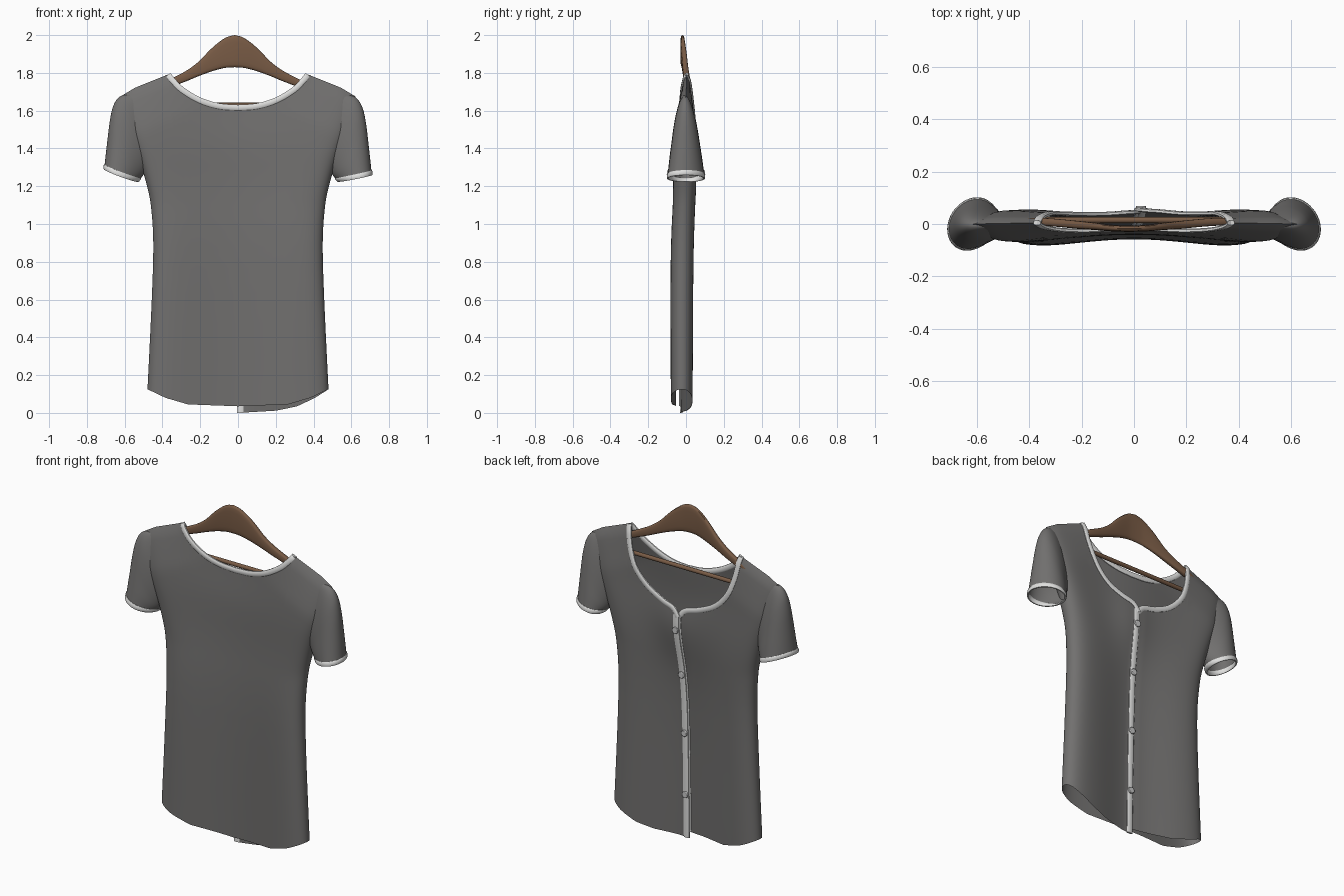
import bpy, bmesh, math
from mathutils import Vector

if "Cube" in bpy.data.objects:
    bpy.data.objects.remove(bpy.data.objects["Cube"])


def material(name, rgb):
    m = bpy.data.materials.new(name)
    m.diffuse_color = (*rgb, 1)
    m.use_nodes = True
    m.node_tree.nodes["Principled BSDF"].inputs["Base Color"].default_value = m.diffuse_color
    return m


FABRIC = material("grey_fabric", (0.165, 0.161, 0.158))
TRIM = material("white_trim", (0.74, 0.74, 0.73))
WOOD = material("brown_wood", (0.19, 0.105, 0.06))
BUTTON = material("pale_button", (0.58, 0.58, 0.58))


def finish(name, bm, mat, thickness=0, angle=50):
    bmesh.ops.recalc_face_normals(bm, faces=bm.faces[:])
    me = bpy.data.meshes.new(name)
    bm.to_mesh(me)
    bm.free()
    me.materials.append(mat)
    ob = bpy.data.objects.new(name, me)
    bpy.context.collection.objects.link(ob)
    bpy.ops.object.select_all(action='DESELECT')
    ob.select_set(True)
    bpy.context.view_layer.objects.active = ob
    bpy.ops.object.shade_smooth_by_angle(angle=math.radians(angle))
    if thickness:
        mod = ob.modifiers.new("cloth", 'SOLIDIFY')
        mod.thickness, mod.offset, mod.use_rim = thickness, 0, False
    return ob


def grid(bm, rows, close=False, caps=False):
    """Skin a list of point rows with quads."""
    vs = [[bm.verts.new(p) for p in r] for r in rows]
    n = len(vs[0])
    for a, b in zip(vs, vs[1:]):
        for i in range(n if close else n - 1):
            j = (i + 1) % n
            bm.faces.new((a[i], a[j], b[j], b[i]))
    if caps:
        bm.faces.new(vs[0])
        bm.faces.new(vs[-1])


def interp(table, x):
    if x <= table[0][0]:
        return table[0][1]
    for (a, p), (b, q) in zip(table, table[1:]):
        if x <= b:
            t = (x - a) / (b - a)
            return p + (q - p) * t
    return table[-1][1]


def spline(pts, n=5):
    """Catmull-Rom through points of any dimension."""
    P = [Vector(p) for p in pts]
    P = [2 * P[0] - P[1]] + P + [2 * P[-1] - P[-2]]
    out = []
    for a, b, c, d in zip(P, P[1:], P[2:], P[3:]):
        for k in range(n):
            t = k / n
            out.append(0.5 * (2 * b + (c - a) * t + (2 * a - 5 * b + 4 * c - d) * t * t
                              + (3 * b - a - 3 * c + d) * t ** 3))
    return out + [P[-2]]


def smooth(pts):
    return [tuple(p) for p in spline(pts)]


# Body shape: half width, depth and centre by height, shoulder line by x
WIDTH = smooth([(0, .485), (.12, .478), (.6, .455), (.9, .447), (1.1, .46),
                (1.22, .485), (1.35, .525), (1.5, .58), (1.66, .62)])
DEPTH = smooth([(0, .072), (.8, .075), (1.2, .072), (1.5, .066), (1.8, .05)])
CENTRE = smooth([(0, -.022), (.8, -.02), (1.2, -.007), (1.5, -.007), (1.8, .005)])
SHOULDER = [(0, 1.96), (.37, 1.79), (.545, 1.72), (.62, 1.675)]
# How far the middle of each panel sinks inwards, by height
SINK = {-1: smooth([(0, .012), (1.2, .008), (1.6, .02)]),
        1: smooth([(0, .05), (.6, .04), (1, .025), (1.3, 0), (1.5, 0)])}
NECK_PLAIN = [(0, 1.615), (.1, 1.623), (.2, 1.653), (.29, 1.705), (.34, 1.752), (.37, 1.79)]
NECK_BUTTON = [(0, 1.345), (.04, 1.39), (.12, 1.415), (.22, 1.465), (.30, 1.55), (.345, 1.66), (.37, 1.79)]
HEM_HIGH = [(0, .035), (.55, .045), (.8, .08), (1, .125)]
HEM_LOW = [(0, 0), (.42, .012), (.65, .035), (.85, .08), (1, .125)]


def cloth(s, z, face, side):
    """Point on the shirt: s across, z up, face -1 plain / +1 buttoned."""
    x = side * s * interp(WIDTH, z)
    power = 6 + 4 * min(1, max(0, (z - 1.1) / .3))
    f = math.sqrt(max(0, 1 - s ** power)) * (.6 + .5 * s * s)
    g = min(1, max(0, interp(SHOULDER, abs(x)) - z) / .24) ** .5
    y = interp(CENTRE, z) + face * f * g * interp(DEPTH, z)
    y -= face * g * interp(SINK[face], z) * math.exp(-(s / .48) ** 2) * (1 - s ** 4)
    if face > 0:
        y += .018 * math.exp(-((x - .05) / .12) ** 2 - ((z - 1.3) / .2) ** 2)
        y += side * .004 * max(0, 1 - s / .1)
        x += .015 * math.exp(-((z - 1.3) / .3) ** 2) * (1 - s) ** 4
    return Vector((x, y, z))


def half_columns(neck):
    """(s, top z) pairs from the centre to the armhole."""
    cols = [(p.x / interp(WIDTH, p.y), p.y) for p in spline(neck)]
    s0 = .37 / .62
    for k in range(1, 17):
        s = s0 + (1 - s0) * math.sin(k / 16 * math.pi / 2)
        cols.append((s, interp(SHOULDER, s * .62)))
    return cols


def half_panel(bm, neck, hem, face, side, rows=48):
    grid(bm, [[cloth(s, interp(hem, s) * (1 - k / rows) + top * k / rows, face, side)
               for k in range(rows + 1)] for s, top in half_columns(neck)])


# Shirt body: one plain panel and two buttoned halves
bm = bmesh.new()
for side in (-1, 1):
    half_panel(bm, NECK_PLAIN, HEM_HIGH, -1, side)
    half_panel(bm, NECK_BUTTON, HEM_LOW if side > 0 else HEM_HIGH, 1, side)
bmesh.ops.remove_doubles(bm, verts=bm.verts[:], dist=1e-4)
finish("shirt_body", bm, FABRIC, .003)


def band(name, path, sides, normals, lo, hi, t, closed=False):
    """Flat rounded binding along an edge."""
    m = (hi - lo) * .2
    sec = [(lo, -t / 2), (lo, t / 2), (lo + m, t), (hi - m, t),
           (hi, t / 2), (hi, -t / 2), (hi - m, -t), (lo + m, -t)]
    rows = [[p + u * a + n * b for a, b in sec] for p, u, n in zip(path, sides, normals)]
    bm = bmesh.new()
    grid(bm, rows + rows[:1] if closed else rows, True, not closed)
    if closed:
        bmesh.ops.remove_doubles(bm, verts=bm.verts[:], dist=1e-5)
    finish(name, bm, TRIM)


def neck_band(name, path):
    sides = []
    for i, p in enumerate(path):
        t = path[min(i + 1, len(path) - 1)] - path[max(i - 1, 0)]
        u = Vector((t.z, 0, -t.x)).normalized()
        sides.append(u if u.dot(p - Vector((0, 0, 1.9))) > 0 else -u)
    band(name, path, sides, [Vector((0, 1, 0))] * len(path), -.016, .014, .008)


# Neck binding
def neck_path(neck, face, side):
    return [cloth(p.x / interp(WIDTH, p.y), p.y, face, side) for p in spline(neck)]


neck_band("plain_neck_binding",
          neck_path(NECK_PLAIN, -1, -1)[::-1] + neck_path(NECK_PLAIN, -1, 1)[1:])
for side, word in ((-1, "left"), (1, "right")):
    neck_band(word + "_button_neck_binding", neck_path(NECK_BUTTON, 1, side))

# Button placket strips
for side, word, low, wide in ((1, "outer", .0, .03), (-1, "inner", .036, .014)):
    path = [cloth(0, low + (1.36 - low) * k / 30, 1, side) for k in range(31)]
    band(word + "_placket", path, [Vector((side, 0, 0))] * 31,
         [Vector((0, 1, 0))] * 31, -.006, wide, .006)

# Buttons
for i, z in enumerate((1.265, .985, .63, .26)):
    p = cloth(0, z, 1, 1) + Vector((.012, .011, 0))
    bpy.ops.mesh.primitive_cylinder_add(vertices=20, radius=.019, depth=.012, location=p,
                                        rotation=(math.pi / 2, 0, 0))
    ob = bpy.context.object
    ob.name = f"button_{i + 1}"
    ob.data.materials.append(BUTTON)
    mod = ob.modifiers.new("rounded_rim", 'BEVEL')
    mod.width, mod.segments = .003, 2
    bpy.ops.object.shade_smooth_by_angle(angle=math.radians(40))

# Sleeves: rings given as outer x, outer z, inner x, inner z, half depth
SLEEVE = [(.56, 1.685, .46, 1.37, .03), (.62, 1.67, .475, 1.33, .05),
          (.655, 1.622, .487, 1.295, .063), (.675, 1.54, .497, 1.27, .073),
          (.69, 1.41, .51, 1.25, .085), (.705, 1.265, .53, 1.228, .096)]
N = 40
for side, word, lift in ((-1, "left", .03), (1, "right", 0)):
    rings = []
    stations = spline(SLEEVE)
    for k, (ox, oz, ix, iz, d) in enumerate(stations):
        u = k / (len(stations) - 1)
        oz += lift * u
        a, b = Vector((side * ox, 0, oz)), Vector((side * ix, 0, iz))
        ring = []
        for i in range(N):
            q = 2 * math.pi * i / N
            y = d * math.sin(q)
            ring.append((a + b) / 2 + (a - b) / 2 * math.cos(q)
                        + Vector((-side * .2 * u * y, y - .006 * (1 - u), 0)))
        rings.append(ring)
    bm = bmesh.new()
    grid(bm, rings, True)
    finish(word + "_sleeve", bm, FABRIC, .003)
    # Cuff binding
    end = rings[-1]
    c = sum(end, Vector()) / N
    ups = [(q - p).normalized() for p, q in zip(end, rings[-2])]
    outs = [(p - c).normalized() for p in end]
    band(word + "_cuff_binding", end, ups, outs, -.006, .02, .006, True)

# Hanger: offset from centre, top z, bottom z, y centre, half thickness
HANGER = [(0, 2.0, 1.83, -.018, .012), (.04, 1.99, 1.828, -.017, .012),
          (.08, 1.965, 1.82, -.014, .013), (.13, 1.922, 1.805, -.009, .014),
          (.19, 1.86, 1.783, -.004, .015), (.25, 1.815, 1.758, .002, .015),
          (.31, 1.782, 1.735, .007, .015), (.37, 1.752, 1.712, .009, .014),
          (.50, 1.685, 1.655, .008, .009)]
half = spline(HANGER, 3)
rows = []
for sx, part in ((-1, half[:0:-1]), (1, half)):
    for x, top, bot, y, t in part:
        m, h = (top + bot) / 2, (top - bot) / 2
        ring = []
        for i in range(16):
            q = 2 * math.pi * i / 16
            cs, sn = math.cos(q), math.sin(q)
            ring.append(Vector((sx * x - .018, y + t * math.copysign(abs(cs) ** .6, cs),
                                m + h * math.copysign(abs(sn) ** .6, sn))))
        rows.append(ring)
bm = bmesh.new()
grid(bm, rows, True, True)
finish("hanger_arms", bm, WOOD)

# Hanger cross bar
bpy.ops.mesh.primitive_cylinder_add(vertices=16, radius=.012, depth=.98, location=(0, .015, 1.63),
                                    rotation=(0, math.pi / 2, 0))
bar = bpy.context.object
bar.name = "hanger_bar"
bar.data.materials.append(WOOD)
bpy.ops.object.shade_smooth_by_angle(angle=math.radians(40))
